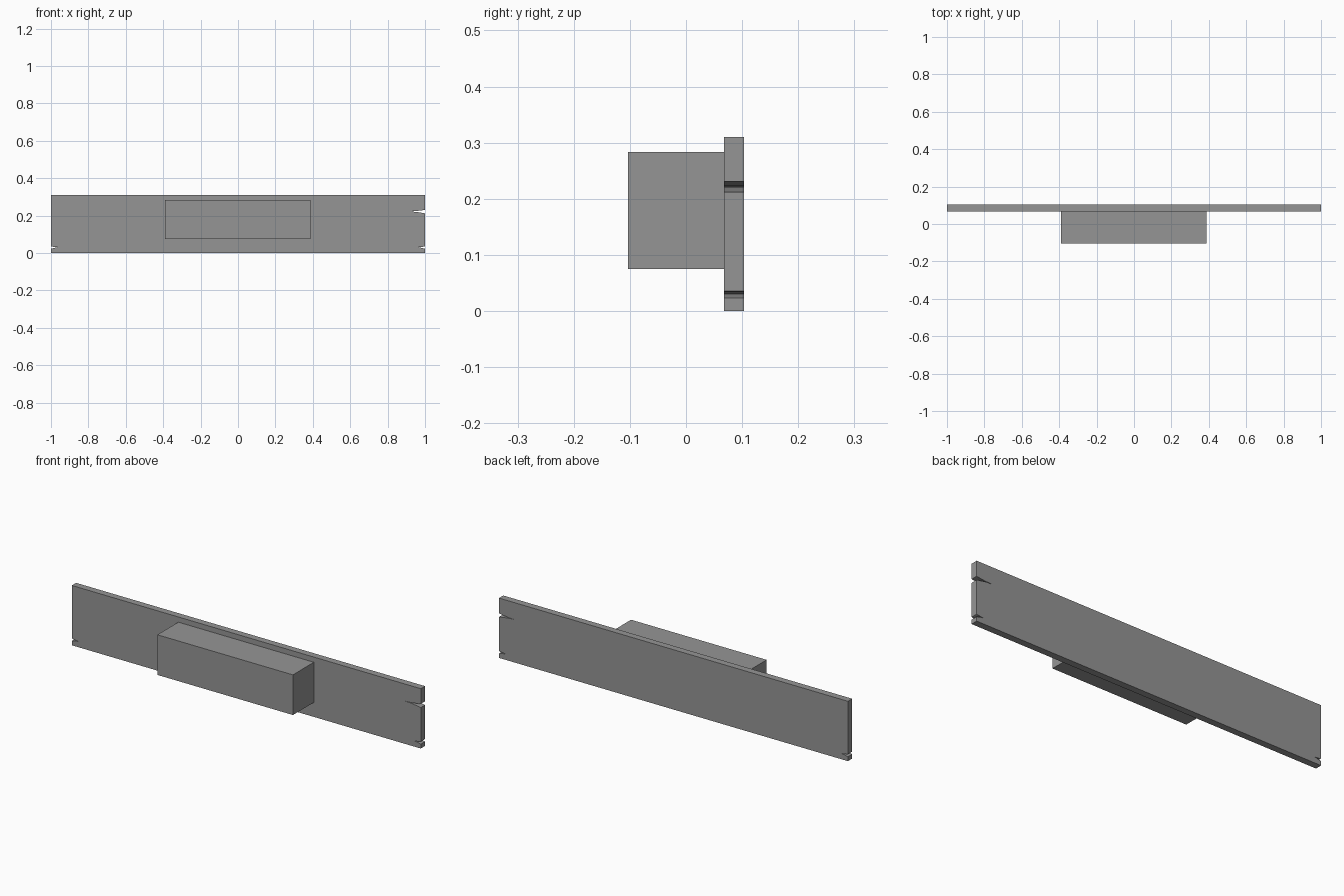
import bpy, bmesh
from math import radians

cube = bpy.data.objects.get("Cube")
if cube:
    bpy.data.objects.remove(cube, do_unlink=True)

grey = bpy.data.materials.new("mid grey")
grey.use_nodes = True
colour = (0.3, 0.3, 0.3, 1)
grey.diffuse_color = colour
grey.node_tree.nodes["Principled BSDF"].inputs["Base Color"].default_value = colour


def extrude_outline(name, outline, y_front, y_back):
    """Extrude an outline in the xz plane from front to back."""
    bm = bmesh.new()
    face = bm.faces.new([bm.verts.new((x, y_front, z)) for x, z in outline])
    ext = bmesh.ops.extrude_face_region(bm, geom=[face])
    moved = [v for v in ext["geom"] if isinstance(v, bmesh.types.BMVert)]
    bmesh.ops.translate(bm, verts=moved, vec=(0, y_back - y_front, 0))
    bmesh.ops.recalc_face_normals(bm, faces=bm.faces)
    mesh = bpy.data.meshes.new(name)
    bm.to_mesh(mesh)
    bm.free()
    mesh.materials.append(grey)
    obj = bpy.data.objects.new(name, mesh)
    bpy.context.collection.objects.link(obj)
    return obj


def split(side, low, tip, high, depth):
    """Tapering crack cut into one end, listed from bottom to top."""
    return [(side, low), (side * (1 - depth * 0.55), tip - 0.002),
            (side * (1 - depth), tip),
            (side * (1 - depth * 0.55), tip + 0.002),
            (side * (1 - depth * 0.1), high - 0.002), (side, high)]


# Long plank with cracked ends
right_end = split(1, 0.023, 0.03, 0.036, 0.04) + split(1, 0.212, 0.222, 0.231, 0.09)
left_end = split(-1, 0.023, 0.03, 0.036, 0.04)
outline = [(-1, 0), (1, 0)] + right_end + [(1, 0.31), (-1, 0.31)] + left_end[::-1]
plank = extrude_outline("plank", outline, 0.068, 0.103)

# Block fixed to the front of the plank
block = extrude_outline("front_block",
                        [(-0.39, 0.075), (0.387, 0.075), (0.387, 0.283), (-0.39, 0.283)],
                        -0.103, 0.068)

# Soften only the shallow bends inside the cracks
bpy.ops.object.select_all(action='DESELECT')
plank.select_set(True)
bpy.context.view_layer.objects.active = plank
bpy.ops.object.shade_smooth_by_angle(angle=radians(40))
